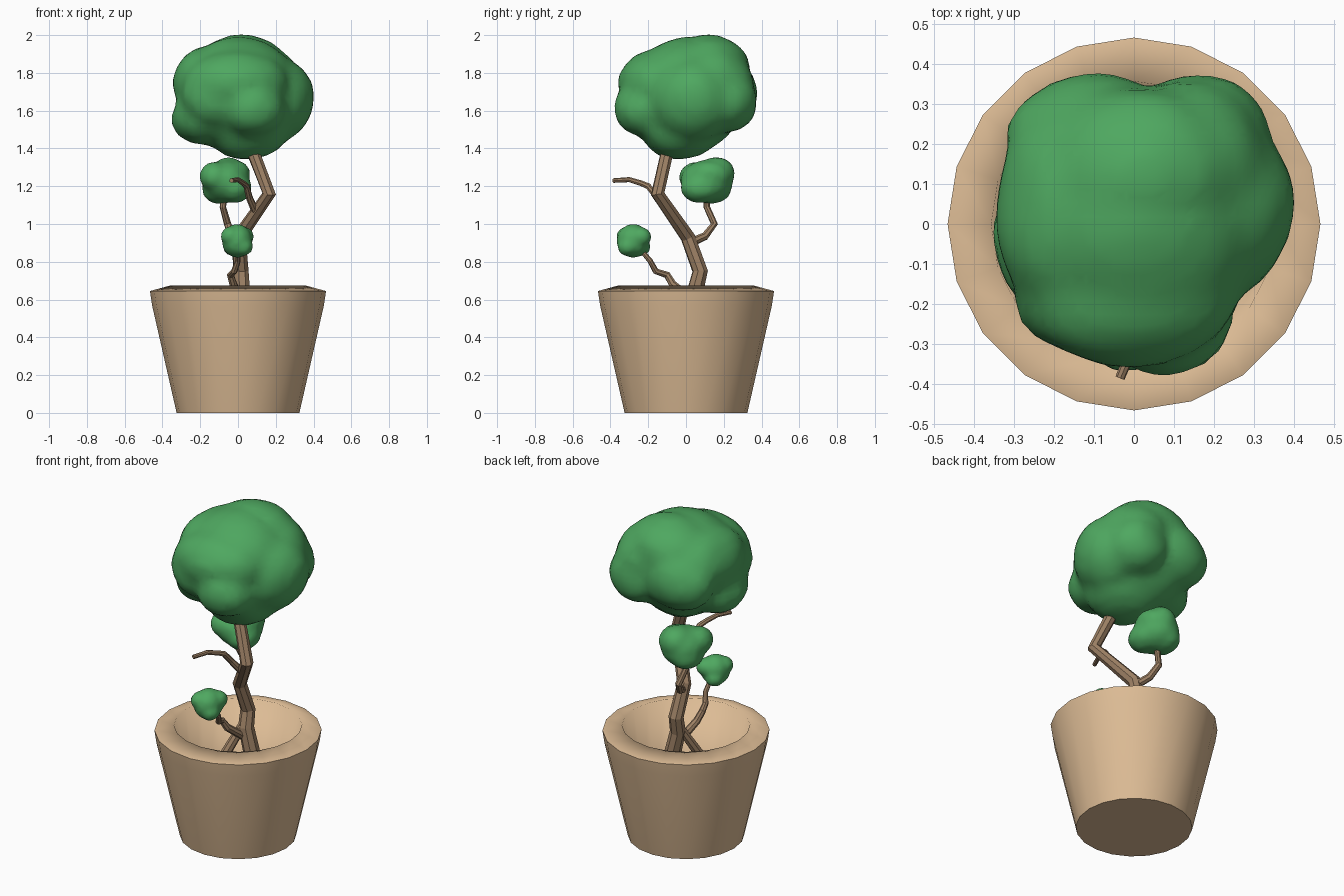
import bpy, bmesh, math
from mathutils import Vector, noise

cube = bpy.data.objects.get("Cube")
if cube:
    bpy.data.objects.remove(cube, do_unlink=True)


def material(name, rgb):
    mat = bpy.data.materials.new(name)
    mat.use_nodes = True
    mat.diffuse_color = (*rgb, 1)
    mat.node_tree.nodes["Principled BSDF"].inputs["Base Color"].default_value = (*rgb, 1)
    return mat


clay = material("tan clay", (0.72, 0.5, 0.3))
bark = material("brown bark", (0.34, 0.22, 0.13))
leaf = material("leaf green", (0.077, 0.39, 0.117))


def add_object(name, mesh, mat):
    obj = bpy.data.objects.new(name, mesh)
    bpy.context.scene.collection.objects.link(obj)
    mesh.materials.clear()
    mesh.materials.append(mat)
    return obj


def lathe(name, profile, sides, mat, crisp_radius):
    """Spin a radius/height profile; the ring at crisp_radius and flat ends stay sharp."""
    bm = bmesh.new()
    verts = [bm.verts.new((r, 0, z)) for r, z in profile]
    edges = [bm.edges.new(pair) for pair in zip(verts, verts[1:])]
    bmesh.ops.spin(bm, geom=verts + edges, axis=(0, 0, 1), cent=(0, 0, 0),
                   steps=sides, angle=math.tau)
    bmesh.ops.remove_doubles(bm, verts=bm.verts, dist=0.0005)
    bmesh.ops.recalc_face_normals(bm, faces=bm.faces)
    for face in bm.faces:
        face.smooth = abs(face.normal.z) < 0.99
    for edge in bm.edges:
        on_ring = all(abs(v.co.xy.length - crisp_radius) < 0.001 for v in edge.verts)
        edge.smooth = not on_ring and all(f.smooth for f in edge.link_faces)
    mesh = bpy.data.meshes.new(name)
    bm.to_mesh(mesh)
    bm.free()
    return add_object(name, mesh, mat)


def limb(name, points, start, end):
    """Angular tapering tube through the points."""
    curve = bpy.data.curves.new(name + " path", "CURVE")
    curve.dimensions = "3D"
    curve.bevel_depth = 1
    curve.bevel_resolution = 2
    curve.use_fill_caps = True
    spline = curve.splines.new("POLY")
    spline.points.add(len(points) - 1)
    spline.use_smooth = False
    for i, (point, co) in enumerate(zip(spline.points, points)):
        point.co = (*co, 1)
        point.radius = start + (end - start) * i / (len(points) - 1)
    temp = bpy.data.objects.new(name + " path", curve)
    bpy.context.scene.collection.objects.link(temp)
    graph = bpy.context.evaluated_depsgraph_get()
    mesh = bpy.data.meshes.new_from_object(temp.evaluated_get(graph))
    bpy.data.objects.remove(temp, do_unlink=True)
    return add_object(name, mesh, bark)


def foliage(name, lobes, lump, voxel):
    """Fuse ellipsoid lobes into one lumpy clump."""
    bm = bmesh.new()
    for centre, radii in lobes:
        new = bmesh.ops.create_icosphere(bm, subdivisions=3, radius=1)["verts"]
        for v in new:
            v.co = Vector(centre) + Vector(r * c for r, c in zip(radii, v.co))
    mid = Vector(lobes[0][0])
    size = max(lobes[0][1])
    for v in bm.verts:
        v.co += (v.co - mid) * lump * noise.noise(v.co * 2 / size)
    mesh = bpy.data.meshes.new(name)
    bm.to_mesh(mesh)
    bm.free()
    obj = add_object(name, mesh, leaf)
    remesh = obj.modifiers.new("fuse", "REMESH")
    remesh.mode = "VOXEL"
    remesh.voxel_size = voxel
    remesh.use_smooth_shade = True
    soften = obj.modifiers.new("soften", "SMOOTH")
    soften.factor = 0.5
    soften.iterations = 2
    return obj


# Pot with a sloping rim and hollow inside
lathe("pot", [(0, 0), (0.325, 0), (0.455, 0.57), (0.466, 0.645),
              (0.357, 0.675), (0.28, 0.2), (0, 0.2)], 20, clay, 0.466)

# Trunk, root and branches
limb("trunk", [(0.08, 0.07, 0.2), (0.055, 0.055, 0.5), (0.02, 0.05, 0.65), (0.015, 0.075, 0.75),
               (0.005, 0.01, 0.93), (0.165, -0.15, 1.16), (0.08, -0.1, 1.38),
               (0.04, -0.04, 1.55)], 0.05, 0.032)
limb("root", [(-0.08, -0.06, 0.2), (-0.055, -0.045, 0.5), (0.015, 0.055, 0.69)], 0.035, 0.025)
limb("front_branch", [(0.01, 0.03, 0.6), (-0.025, -0.07, 0.68), (-0.04, -0.1, 0.73),
                      (-0.02, -0.16, 0.75), (0, -0.19, 0.805), (0, -0.27, 0.9)], 0.024, 0.012)
limb("back_branch", [(0.01, 0.02, 0.9), (-0.03, 0.1, 0.935), (-0.055, 0.15, 1.0),
                     (-0.08, 0.11, 1.09), (-0.065, 0.11, 1.22)], 0.024, 0.015)
limb("bare_branch", [(0.09, -0.1, 1.07), (0.06, -0.15, 1.14), (0.045, -0.2, 1.2),
                     (0.03, -0.235, 1.215), (0, -0.3, 1.235), (-0.035, -0.385, 1.23)],
     0.02, 0.012)

# Crown and the two small leaf clumps
foliage("crown", [
    ((0.01, 0.0, 1.68), (0.32, 0.31, 0.31)),
    ((0.02, 0.13, 1.81), (0.25, 0.21, 0.195)),
    ((-0.01, -0.16, 1.74), (0.28, 0.2, 0.18)),
    ((-0.12, -0.16, 1.67), (0.18, 0.17, 0.17)),
    ((0.08, -0.2, 1.61), (0.17, 0.19, 0.16)),
    ((-0.19, -0.04, 1.56), (0.165, 0.2, 0.145)),
    ((-0.17, 0.03, 1.75), (0.18, 0.27, 0.19)),
    ((0.21, 0.04, 1.66), (0.19, 0.23, 0.22)),
    ((0.16, 0.2, 1.65), (0.19, 0.18, 0.17)),
    ((0.12, 0.14, 1.74), (0.22, 0.22, 0.2)),
    ((-0.1, 0.21, 1.68), (0.22, 0.17, 0.18)),
    ((0.05, -0.03, 1.52), (0.22, 0.23, 0.18)),
], 0.04, 0.035)
foliage("back_clump", [
    ((-0.065, 0.11, 1.225), (0.13, 0.14, 0.115)),
    ((-0.05, 0.16, 1.265), (0.09, 0.1, 0.092)),
    ((-0.125, 0.06, 1.25), (0.08, 0.1, 0.08)),
    ((-0.02, 0.08, 1.19), (0.095, 0.11, 0.08)),
    ((-0.1, 0.13, 1.185), (0.09, 0.11, 0.08)),
    ((-0.01, 0.13, 1.26), (0.075, 0.11, 0.075)),
], 0.03, 0.02)
foliage("front_clump", [
    ((-0.005, -0.28, 0.911), (0.081, 0.087, 0.09)),
    ((-0.04, -0.31, 0.935), (0.052, 0.058, 0.052)),
    ((0.033, -0.24, 0.932), (0.052, 0.058, 0.052)),
    ((0.025, -0.305, 0.88), (0.055, 0.058, 0.05)),
    ((-0.025, -0.245, 0.88), (0.055, 0.058, 0.05)),
], 0.03, 0.014)
